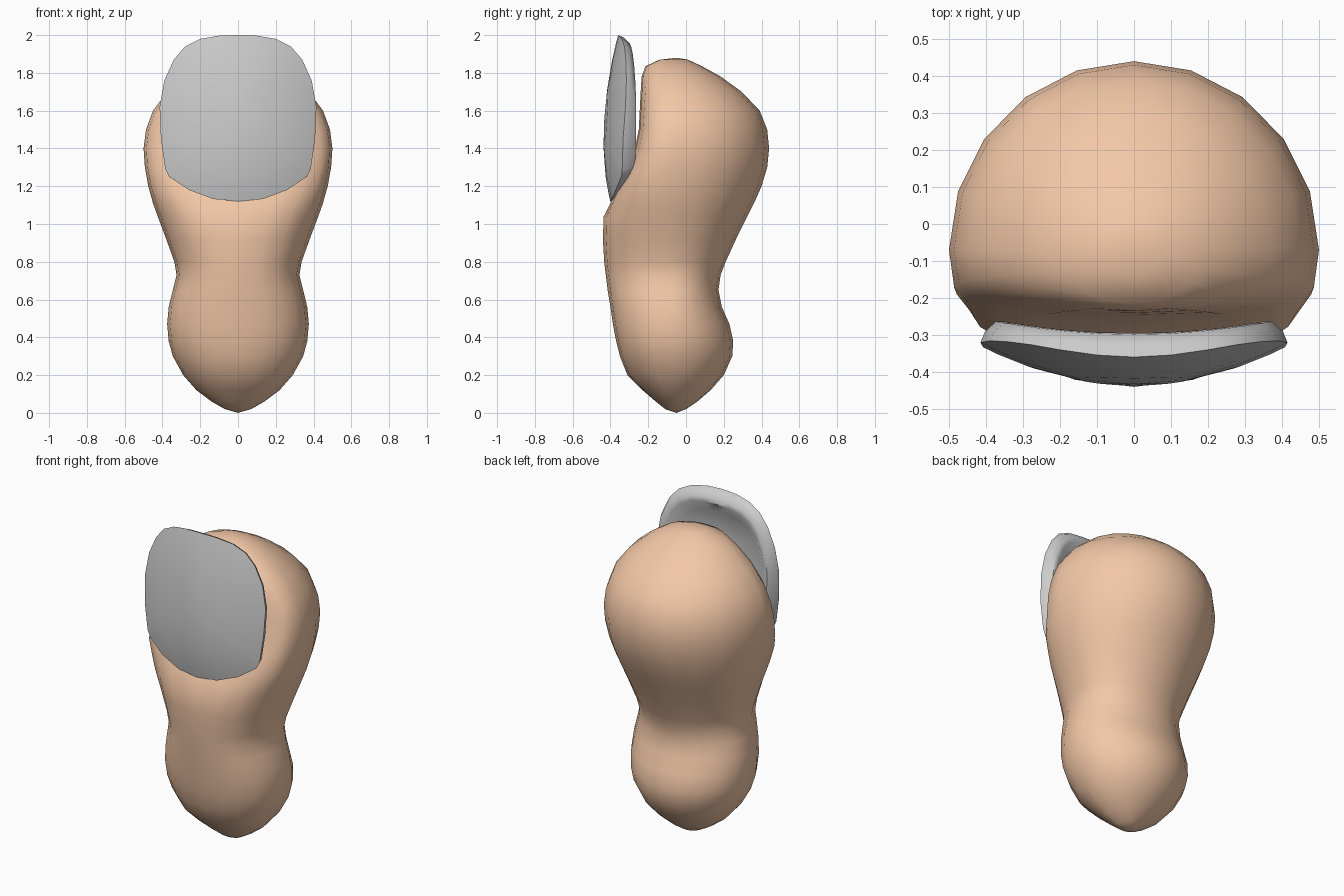
import bpy, bmesh, math

if "Cube" in bpy.data.objects:
    bpy.data.objects.remove(bpy.data.objects["Cube"])

SIDES = 20
AXIS_Y = -0.07


def finish(name, bm):
    bmesh.ops.recalc_face_normals(bm, faces=bm.faces)
    mesh = bpy.data.meshes.new(name)
    bm.to_mesh(mesh)
    bm.free()
    ob = bpy.data.objects.new(name, mesh)
    bpy.context.collection.objects.link(ob)
    for p in mesh.polygons:
        p.use_smooth = True
    return ob


def loft(name, start, rings, end):
    """Closed skin through equal-length rings, capped by a pole at each end."""
    bm = bmesh.new()
    a, b = bm.verts.new(start), bm.verts.new(end)
    loops = [[bm.verts.new(p) for p in r] for r in rings]
    n = len(loops[0])
    for i in range(n):
        j = (i + 1) % n
        bm.faces.new((a, loops[0][j], loops[0][i]))
        bm.faces.new((b, loops[-1][i], loops[-1][j]))
        for lo, hi in zip(loops, loops[1:]):
            bm.faces.new((lo[i], lo[j], hi[j], hi[i]))
    return finish(name, bm)


# Fingertip flesh: z, front y, back y, half width, squareness of the front half
sections = [
    (0.02, -0.11, 0.00, 0.07, 2.0),
    (0.06, -0.16, 0.06, 0.14, 2.0),
    (0.12, -0.23, 0.13, 0.22, 2.0),
    (0.20, -0.31, 0.20, 0.29, 2.1),
    (0.30, -0.35, 0.245, 0.345, 2.2),
    (0.38, -0.37, 0.25, 0.367, 2.3),
    (0.47, -0.387, 0.23, 0.375, 2.3),
    (0.56, -0.40, 0.19, 0.367, 2.3),
    (0.65, -0.415, 0.172, 0.345, 2.3),
    (0.73, -0.425, 0.183, 0.325, 2.3),
    (0.80, -0.433, 0.21, 0.337, 2.3),
    (0.92, -0.44, 0.265, 0.38, 2.3),
    (1.04, -0.436, 0.325, 0.425, 2.4),
    (1.11, -0.40, 0.36, 0.45, 2.7),
    (1.20, -0.36, 0.40, 0.475, 3.2),
    (1.30, -0.305, 0.43, 0.493, 3.5),
    (1.40, -0.27, 0.44, 0.50, 3.5),
    (1.50, -0.25, 0.43, 0.487, 3.3),
    (1.60, -0.245, 0.39, 0.45, 3.0),
    (1.70, -0.24, 0.295, 0.375, 2.7),
    (1.78, -0.235, 0.185, 0.28, 2.4),
    (1.835, -0.215, 0.085, 0.19, 2.2),
    (1.87, -0.14, 0.01, 0.09, 2.0),
]


def section_ring(z, front, back, half, n):
    ring = []
    for k in range(SIDES):
        t = 2 * math.pi * k / SIDES
        c, s = math.cos(t), math.sin(t)
        e = 2 / n if s < 0 else 1
        x = half * math.copysign(abs(c) ** e, c)
        depth = back - AXIS_Y if s > 0 else AXIS_Y - front
        ring.append((x, AXIS_Y + depth * math.copysign(abs(s) ** e, s), z))
    return ring


flesh = loft("fingertip", (0, -0.05, 0),
             [section_ring(*s) for s in sections], (0, -0.05, 1.88))
skin = bpy.data.materials.new("skin")
skin.diffuse_color = (0.9, 0.58, 0.39, 1)
skin.use_nodes = True
skin.node_tree.nodes["Principled BSDF"].inputs["Base Color"].default_value = skin.diffuse_color
flesh.data.materials.append(skin)

# Nail: half outline from top centre to bottom centre (x, z)
half = [(0, 2.0), (0.10, 1.997), (0.20, 1.98), (0.28, 1.94), (0.34, 1.87),
        (0.39, 1.76), (0.415, 1.62), (0.408, 1.45), (0.385, 1.29),
        (0.365, 1.25), (0.26, 1.18), (0.13, 1.132), (0, 1.12)]
outline = half + [(-x, z) for x, z in half[-2:0:-1]]
CZ = 1.56


def front_y(x, z):
    d = z - 1.42
    return -0.437 + (0.23 if d > 0 else 0.4) * d * d + 0.11 * (x / 0.42) ** 2


def back_y(x, z):
    return -0.295 + 0.035 * (x / 0.37) ** 2


def nail_ring(scale, blend, dip=0.0):
    ring = []
    for x, z in outline:
        x, z = x * scale, CZ + (z - CZ) * scale
        y = front_y(x, z) * (1 - blend) + back_y(x, z) * blend
        ring.append((x, y - dip, z))
    return ring


nail = loft("nail", (0, front_y(0, CZ), CZ),
            [nail_ring(0.35, 0), nail_ring(0.7, 0), nail_ring(0.9, 0),
             nail_ring(1.0, 0), nail_ring(0.97, 0.5), nail_ring(0.9, 0.95),
             nail_ring(0.84, 1), nail_ring(0.7, 1, 0.04),
             nail_ring(0.35, 1, 0.05)],
            (0, -0.345, CZ))
bpy.ops.object.select_all(action='DESELECT')
nail.select_set(True)
bpy.context.view_layer.objects.active = nail
bpy.ops.object.shade_smooth_by_angle(angle=math.radians(40))
